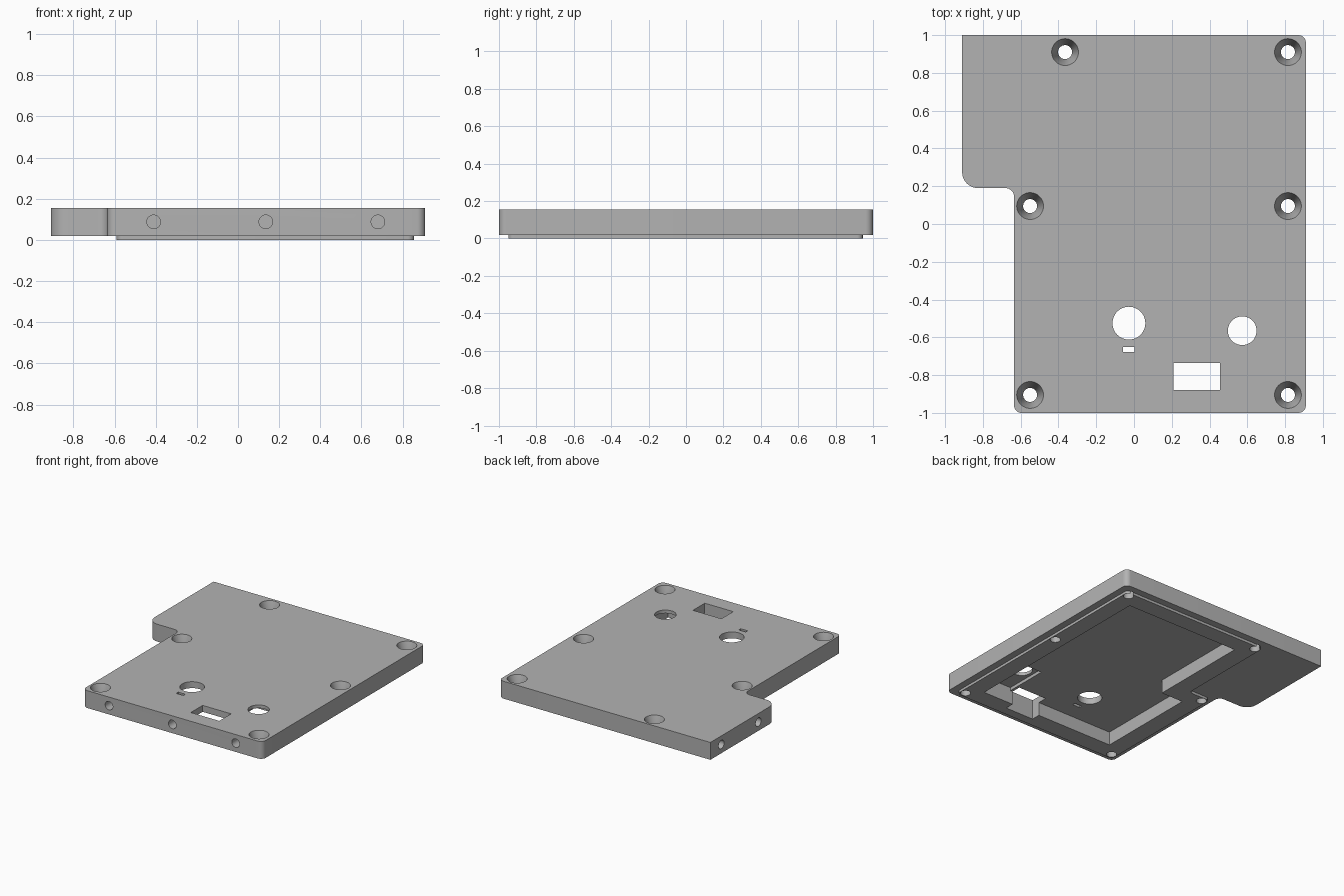
import bpy, bmesh, math
from mathutils import Vector, Matrix

cube = bpy.data.objects.get("Cube")
if cube:
    bpy.data.objects.remove(cube, do_unlink=True)

TOP, STEP = 0.155, 0.02

grey = bpy.data.materials.new("mid_grey")
grey.use_nodes = True
grey.diffuse_color = (0.45, 0.45, 0.45, 1)
grey.node_tree.nodes["Principled BSDF"].inputs["Base Color"].default_value = (0.45, 0.45, 0.45, 1)


def finish(name, bm):
    bmesh.ops.recalc_face_normals(bm, faces=bm.faces)
    mesh = bpy.data.meshes.new(name)
    bm.to_mesh(mesh)
    bm.free()
    mesh.materials.append(grey)
    obj = bpy.data.objects.new(name, mesh)
    bpy.context.collection.objects.link(obj)
    return obj


def fillet(corners, steps=8):
    """Round each (x, y, radius) corner of a closed outline."""
    points = []
    for i, (x, y, r) in enumerate(corners):
        p = Vector((x, y))
        if r == 0:
            points.append(p)
            continue
        a = (Vector(corners[i - 1][:2]) - p).normalized()
        b = (Vector(corners[(i + 1) % len(corners)][:2]) - p).normalized()
        for k in range(steps + 1):
            t = math.pi / 2 * k / steps
            points.append(p + r * (a * (1 - math.sin(t)) + b * (1 - math.cos(t))))
    return points


def prism(name, corners, z0, z1):
    bm = bmesh.new()
    face = bm.faces.new([bm.verts.new((p.x, p.y, z0)) for p in fillet(corners)])
    out = bmesh.ops.extrude_face_region(bm, geom=[face])
    moved = [v for v in out["geom"] if isinstance(v, bmesh.types.BMVert)]
    bmesh.ops.translate(bm, verts=moved, vec=(0, 0, z1 - z0))
    return finish(name, bm)


def box(name, x0, x1, y0, y1, z0, z1):
    return prism(name, [(x0, y0, 0), (x1, y0, 0), (x1, y1, 0), (x0, y1, 0)], z0, z1)


def cone(name, centre, r0, r1, depth, rotation=Matrix()):
    bm = bmesh.new()
    bmesh.ops.create_cone(bm, cap_ends=True, segments=48, radius1=r0, radius2=r1,
                          depth=depth, matrix=Matrix.Translation(centre) @ rotation)
    return finish(name, bm)


# Notched plate with rounded corners
plate = prism("cover_plate", [
    (-0.635, -1, 0.04), (0.91, -1, 0.04), (0.91, 1, 0.04), (-0.91, 1, 0),
    (-0.91, 0.19, 0.085), (-0.635, 0.19, 0.045)], STEP, TOP)

# Raised locating step on the underside
step = prism("locating_step", [
    (-0.59, -0.95, 0.03), (0.855, -0.95, 0.03), (0.855, 0.945, 0.03),
    (-0.405, 0.945, 0.03), (-0.405, 0.135, 0.03), (-0.59, 0.135, 0.03)], 0, STEP + 0.02)

# Hollow on the underside, with a deeper recess round the smaller opening
cutters = [
    prism("hollow", [(-0.45, -0.81, 0), (0.72, -0.81, 0), (0.72, 0.81, 0),
                     (-0.26, 0.81, 0), (-0.26, 0, 0), (-0.45, 0, 0)], -0.1, 0.105),
    box("recess", 0.476, 0.72, -0.81, -0.465, -0.09, 0.13),
    box("socket_opening", 0.21, 0.455, -0.88, -0.735, -0.2, 0.3),
    box("slot_opening", -0.057, 0.003, -0.677, -0.652, -0.2, 0.3),
    cone("large_opening", (-0.027, -0.525, 0.1), 0.087, 0.087, 0.5),
    cone("small_opening", (0.573, -0.565, 0.1), 0.076, 0.076, 0.5),
]

# Tapered screw holes
for x, y in [(0.815, 0.91), (0.815, 0.095), (0.815, -0.905),
             (-0.365, 0.91), (-0.55, 0.095), (-0.55, -0.905)]:
    z0 = 0.04
    cutters.append(cone("screw_taper", (x, y, (TOP + z0) / 2), 0.037, 0.071, TOP - z0))
    cutters.append(cone("screw_shaft", (x, y, 0), 0.037, 0.037, 0.16))

# Blind holes in the front edge and the right edge
for x in (-0.41, 0.135, 0.68):
    cutters.append(cone("front_hole", (x, -1, 0.088), 0.033, 0.033, 0.24,
                        Matrix.Rotation(math.pi / 2, 4, "X")))
for y in (0.865, 0.41):
    cutters.append(cone("side_hole", (-0.91, y, 0.088), 0.033, 0.033, 0.24,
                        Matrix.Rotation(math.pi / 2, 4, "Y")))

# Join the step, cut the openings and bake the result
for tool in [step] + cutters:
    mod = plate.modifiers.new(tool.name, "BOOLEAN")
    mod.operation = "UNION" if tool is step else "DIFFERENCE"
    mod.solver = "EXACT"
    mod.object = tool
bpy.context.view_layer.update()
evaluated = plate.evaluated_get(bpy.context.evaluated_depsgraph_get())
baked = bpy.data.meshes.new_from_object(evaluated)
plate.modifiers.clear()
plate.data = baked
for tool in [step] + cutters:
    bpy.data.objects.remove(tool, do_unlink=True)

# Smooth curved walls, keep edges sharp
bpy.ops.object.select_all(action="DESELECT")
plate.select_set(True)
bpy.context.view_layer.objects.active = plate
bpy.ops.object.shade_smooth_by_angle(angle=math.radians(30))
